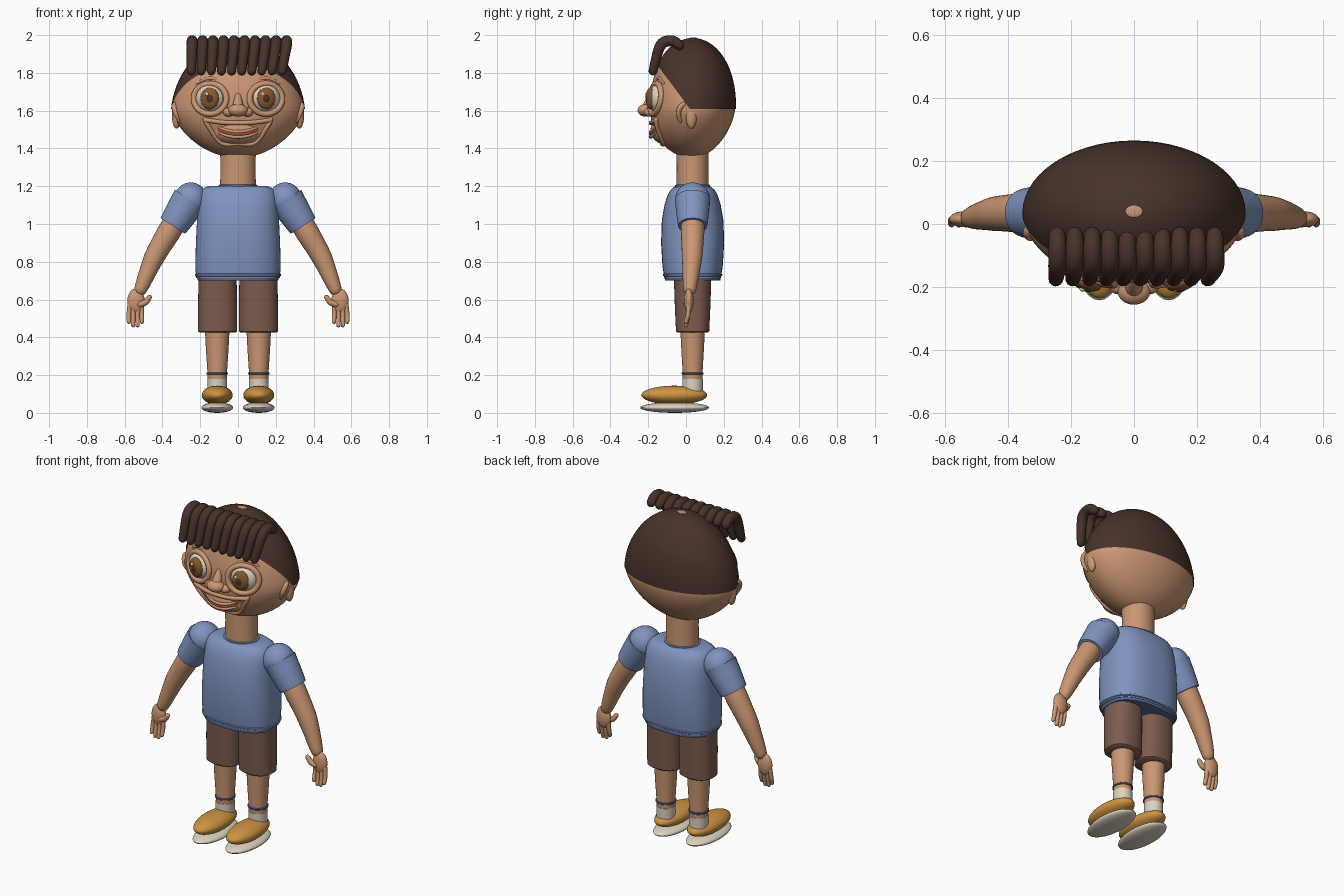
import bpy, bmesh, math
from mathutils import Vector

if "Cube" in bpy.data.objects:
    bpy.data.objects.remove(bpy.data.objects["Cube"])


def colour(name, rgb):
    m = bpy.data.materials.new(name)
    m.diffuse_color = (*rgb, 1)
    m.use_nodes = True
    m.node_tree.nodes["Principled BSDF"].inputs["Base Color"].default_value = m.diffuse_color
    return m


SKIN = colour("skin", (0.60, 0.31, 0.17))
HAIR = colour("dark brown hair", (0.065, 0.032, 0.023))
SHIRT = colour("blue shirt", (0.216, 0.296, 0.527))
TRIM = colour("dark blue trim", (0.09, 0.14, 0.32))
SHORTS = colour("brown shorts", (0.205, 0.107, 0.076))
SHOE = colour("mustard shoe", (0.61, 0.296, 0.053))
WHITE = colour("off white", (0.72, 0.65, 0.53))
IRIS = colour("iris brown", (0.25, 0.10, 0.025))
LIP = colour("lip red", (0.43, 0.09, 0.053))
CY = 0.035  # depth of the body axis


def finish(name, bm, mat):
    bmesh.ops.recalc_face_normals(bm, faces=bm.faces[:])
    me = bpy.data.meshes.new(name)
    bm.to_mesh(me)
    bm.free()
    me.materials.append(mat)
    ob = bpy.data.objects.new(name, me)
    bpy.context.collection.objects.link(ob)
    bpy.ops.object.select_all(action='DESELECT')
    ob.select_set(True)
    bpy.context.view_layer.objects.active = ob
    bpy.ops.object.shade_smooth_by_angle(angle=math.radians(40))
    return ob


def ball(name, c, r, mat, turn=0):
    bm = bmesh.new()
    bmesh.ops.create_uvsphere(bm, u_segments=32, v_segments=20, radius=1)
    ca, sa = math.cos(turn), math.sin(turn)
    for v in bm.verts:
        x, y, z = v.co.x * r[0], v.co.y * r[1], v.co.z * r[2]
        v.co = (c[0] + x * ca - y * sa, c[1] + x * sa + y * ca, c[2] + z)
    return finish(name, bm, mat)


def skin_rings(name, rings, mat):
    """Bridge a list of point rings and cap both ends."""
    bm = bmesh.new()
    loops = [[bm.verts.new(p) for p in ring] for ring in rings]
    n = len(loops[0])
    for a, b in zip(loops, loops[1:]):
        for i in range(n):
            j = (i + 1) % n
            bm.faces.new((a[i], a[j], b[j], b[i]))
    bm.faces.new(loops[0][::-1])
    bm.faces.new(loops[-1])
    return finish(name, bm, mat)


def loft(name, x, sections, mat, power=2.0, n=40):
    """Upright part from (z, half width, half depth) sections."""
    def pw(t):
        return math.copysign(abs(t) ** (2 / power), t)
    rings = []
    for z, rx, ry in sections:
        rings.append([(x + rx * pw(math.cos(2 * math.pi * i / n)),
                       CY + ry * pw(math.sin(2 * math.pi * i / n)), z) for i in range(n)])
    return skin_rings(name, rings, mat)


def tube(name, pts, radii, mat, round_ends=True, n=16):
    """Smooth tube through points with varying radius."""
    pts = [Vector(p) for p in pts]
    path = []
    for k in range(len(pts) - 1):
        p0, p1, p2 = pts[max(k - 1, 0)], pts[k], pts[k + 1]
        p3 = pts[min(k + 2, len(pts) - 1)]
        for s in range(6):
            t = s / 6
            p = 0.5 * (2 * p1 + (p2 - p0) * t + (2 * p0 - 5 * p1 + 4 * p2 - p3) * t * t
                       + (3 * p1 - p0 - 3 * p2 + p3) * t ** 3)
            path.append((p, radii[k] + (radii[k + 1] - radii[k]) * t))
    path.append((pts[-1], radii[-1]))
    if round_ends:
        d0 = (path[0][0] - path[1][0]).normalized()
        d1 = (path[-1][0] - path[-2][0]).normalized()
        (a, ra), (b, rb) = path[0], path[-1]
        arc = [math.radians(g) for g in (25, 50, 70, 84)]
        path = ([(a + d0 * ra * math.sin(g), ra * math.cos(g)) for g in reversed(arc)] + path
                + [(b + d1 * rb * math.sin(g), rb * math.cos(g)) for g in arc])
    rings, u = [], None
    for k, (p, r) in enumerate(path):
        t = (path[min(k + 1, len(path) - 1)][0] - path[max(k - 1, 0)][0]).normalized()
        if u is None:
            u = t.orthogonal()
        u = (u - t * u.dot(t)).normalized()
        w = t.cross(u)
        rings.append([p + r * (u * math.cos(2 * math.pi * i / n) + w * math.sin(2 * math.pi * i / n))
                      for i in range(n)])
    return skin_rings(name, rings, mat)


def skull(grow=0.0):
    """Egg-shaped head: wide, tapering to the chin."""
    bm = bmesh.new()
    bmesh.ops.create_uvsphere(bm, u_segments=56, v_segments=36, radius=1)
    for v in bm.verts:
        x, y, z = v.co
        up = z > 0
        tx = 1 - (0.07 if up else 0.18) * abs(z)
        ty = 1 + 0.08 * z if up else (1 if y < 0 else 1 + 0.18 * z)
        v.co = (x * (0.35 + grow) * tx, CY + y * (0.224 + grow) * ty,
                1.6 + z * ((0.38 + grow) if up else 0.25))
    return bm


def face_y(x, z):
    """Depth of the face surface at x, z."""
    t = (z - 1.6) / (0.38 if z > 1.6 else 0.25)
    return CY - 0.224 * math.sqrt(max(0, 1 - t * t - (x / 0.35) ** 2))


# Head and neck
finish("head", skull(), SKIN)
loft("neck", 0, [(1.17, 0.095, 0.085), (1.3, 0.093, 0.084), (1.42, 0.095, 0.086)], SKIN)

# Hair cap, trimmed along the nape and the temples
bm = skull(0.005)
for co, no in (((0, 0, 1.61), (0, 0, 1)), ((0, 0.02, 1.61), (0, 0.19, 0.14))):
    bmesh.ops.bisect_plane(bm, geom=bm.verts[:] + bm.edges[:] + bm.faces[:],
                           plane_co=co, plane_no=no, clear_inner=True)
finish("hair_cap", bm, HAIR)
ball("crown_spot", (0, 0.04, 1.984), (0.027, 0.019, 0.004), SKIN)

# Fringe strands
for i in range(10):
    a, b = -0.243 + 0.0555 * i, -0.248 + 0.0535 * i
    tube("fringe_strand", [(a, -0.035, 1.945), (a, -0.075, 1.97), (a, -0.135, 1.945), (b, -0.175, 1.81)],
         [0.026, 0.029, 0.029, 0.023], HAIR)

# Muzzle, smile folds and mouth
ball("muzzle", (0, -0.07, 1.495), (0.165, 0.118, 0.085), SKIN)
fold = [(-0.175, 1.555), (-0.155, 1.515), (-0.09, 1.43), (0, 1.425),
        (0.09, 1.43), (0.155, 1.515), (0.175, 1.555)]
tube("jaw_fold", [(x, face_y(x, z) - 0.002, z) for x, z in fold], [0.012] * 7, SKIN)
top = [(-0.17, 1.55), (-0.08, 1.538), (0, 1.535), (0.08, 1.538), (0.17, 1.55)]
tube("upper_lip_fold", [(x, face_y(x, z) - 0.004, z) for x, z in top], [0.012] * 5, SKIN)
for name, dz, r, mat in (("upper_lip", 0.012, 0.009, SKIN), ("mouth", 0, 0.009, LIP),
                         ("lower_lip", -0.016, 0.009, SKIN)):
    tube(name, [(x, -0.187 + 2.6 * x * x, 1.476 + dz + 2.2 * x * x)
                for x in (-0.105, -0.055, 0, 0.055, 0.105)], [r * 0.5, r, r, r, r * 0.5], mat)

# Nose
ball("nose_tip", (0, -0.212, 1.602), (0.052, 0.044, 0.034), SKIN)
tube("nose_bridge", [(0, -0.175, 1.69), (0, -0.19, 1.655), (0, -0.205, 1.61)], [0.012, 0.022, 0.034], SKIN)

for s in (-1, 1):
    # Nostril, eye and eyelid ring
    ball("nostril", (s * 0.05, -0.193, 1.592), (0.03, 0.03, 0.024), SKIN)
    t = s * 0.25
    ball("eyeball", (s * 0.148, -0.15, 1.665), (0.076, 0.05, 0.073), WHITE, t)
    ball("iris", (s * 0.15, -0.186, 1.665), (0.05, 0.026, 0.058), IRIS, t)
    ball("pupil", (s * 0.151, -0.205, 1.665), (0.022, 0.0095, 0.026), HAIR, t)
    ball("eye_glint", (s * 0.148 - 0.016, -0.207, 1.688), (0.009, 0.007, 0.01), WHITE, t)
    ring = []
    for k in range(25):
        g = 2 * math.pi * k / 24
        x, z = 0.148 + 0.086 * math.cos(g), 1.663 + 0.08 * math.sin(g)
        ring.append((s * x, face_y(x, z) - 0.005, z))
    tube("eyelid", ring, [0.016] * 25, SKIN, n=10)
    brow = [(0.08, 1.755), (0.15, 1.772), (0.22, 1.745)]
    tube("brow_ridge", [(s * x, face_y(x, z), z) for x, z in brow], [0.006, 0.009, 0.006], SKIN)

    # Ear
    ball("ear", (s * 0.325, 0.028, 1.575), (0.025, 0.03, 0.07), SKIN)
    tube("ear_rim", [(s * 0.32, 0.015, 1.645), (s * 0.338, -0.025, 1.625),
                     (s * 0.328, -0.04, 1.585), (s * 0.31, -0.03, 1.545)],
         [0.01, 0.014, 0.014, 0.01], SKIN)

    # Shoulder and sleeve
    ball("shoulder", (s * 0.25, CY, 1.13), (0.088, 0.092, 0.09), SHIRT)
    tube("sleeve", [(s * 0.255, CY, 1.13), (s * 0.3, CY, 1.06), (s * 0.345, CY, 0.99)],
         [0.094, 0.087, 0.077], SHIRT, round_ends=False, n=28)

    # Arm and hand
    tube("arm", [(s * 0.31, CY, 1.05), (s * 0.37, CY, 0.95), (s * 0.445, 0.032, 0.82),
                 (s * 0.515, 0.02, 0.655)], [0.062, 0.062, 0.054, 0.034], SKIN, n=24)
    ball("palm", (s * 0.54, 0.015, 0.592), (0.046, 0.025, 0.066), SKIN)
    for i in range(4):
        end = 0.464 if i in (1, 2) else 0.482
        tube("finger", [(s * (0.572 - 0.02 * i), 0.014, 0.57), (s * (0.578 - 0.023 * i), 0.01, 0.52),
                        (s * (0.578 - 0.023 * i), 0.0, end)], [0.014, 0.0125, 0.011], SKIN, n=12)
    tube("thumb", [(s * 0.52, 0.005, 0.575), (s * 0.49, 0.0, 0.585), (s * 0.469, -0.003, 0.612)],
         [0.018, 0.016, 0.013], SKIN, n=12)

    # Shorts leg
    loft("shorts_leg", s * 0.108, [(0.425, 0.094, 0.08), (0.432, 0.104, 0.088), (0.56, 0.104, 0.094),
                                   (0.74, 0.1, 0.1)], SHORTS, power=2.4)
    # Leg, sock and sock band
    loft("leg", s * 0.11, [(0.09, 0.05, 0.052), (0.22, 0.052, 0.053), (0.34, 0.06, 0.06),
                           (0.46, 0.066, 0.066)], SKIN)
    loft("sock", s * 0.11, [(0.1, 0.052, 0.054), (0.18, 0.0525, 0.0545)], WHITE)
    loft("sock_band", s * 0.11, [(0.203, 0.054, 0.055), (0.206, 0.057, 0.058),
                                 (0.212, 0.057, 0.058), (0.215, 0.054, 0.055)], TRIM)
    # Shoe and sole
    ball("shoe", (s * 0.11, -0.062, 0.094), (0.082, 0.174, 0.05), SHOE)
    ball("sole", (s * 0.11, -0.06, 0.028), (0.084, 0.182, 0.028), WHITE)

# Shirt body, hem and collar
loft("shirt", 0, [(0.715, 0.222, 0.15), (0.78, 0.226, 0.16), (0.9, 0.223, 0.167), (1.02, 0.217, 0.163),
                  (1.1, 0.212, 0.149), (1.15, 0.207, 0.134), (1.18, 0.192, 0.117),
                  (1.195, 0.172, 0.1), (1.202, 0.145, 0.085)], SHIRT, power=2.5, n=56)
loft("shirt_hem", 0, [(0.722, 0.222, 0.15), (0.726, 0.228, 0.156), (0.734, 0.228, 0.158),
                      (0.738, 0.222, 0.152)], SHIRT, power=2.5, n=56)
loft("hem_lining", 0, [(0.7, 0.212, 0.147), (0.72, 0.219, 0.148)], TRIM, power=2.5, n=56)
loft("collar", 0, [(1.195, 0.104, 0.093), (1.206, 0.104, 0.093), (1.208, 0.098, 0.088)], SHIRT)
